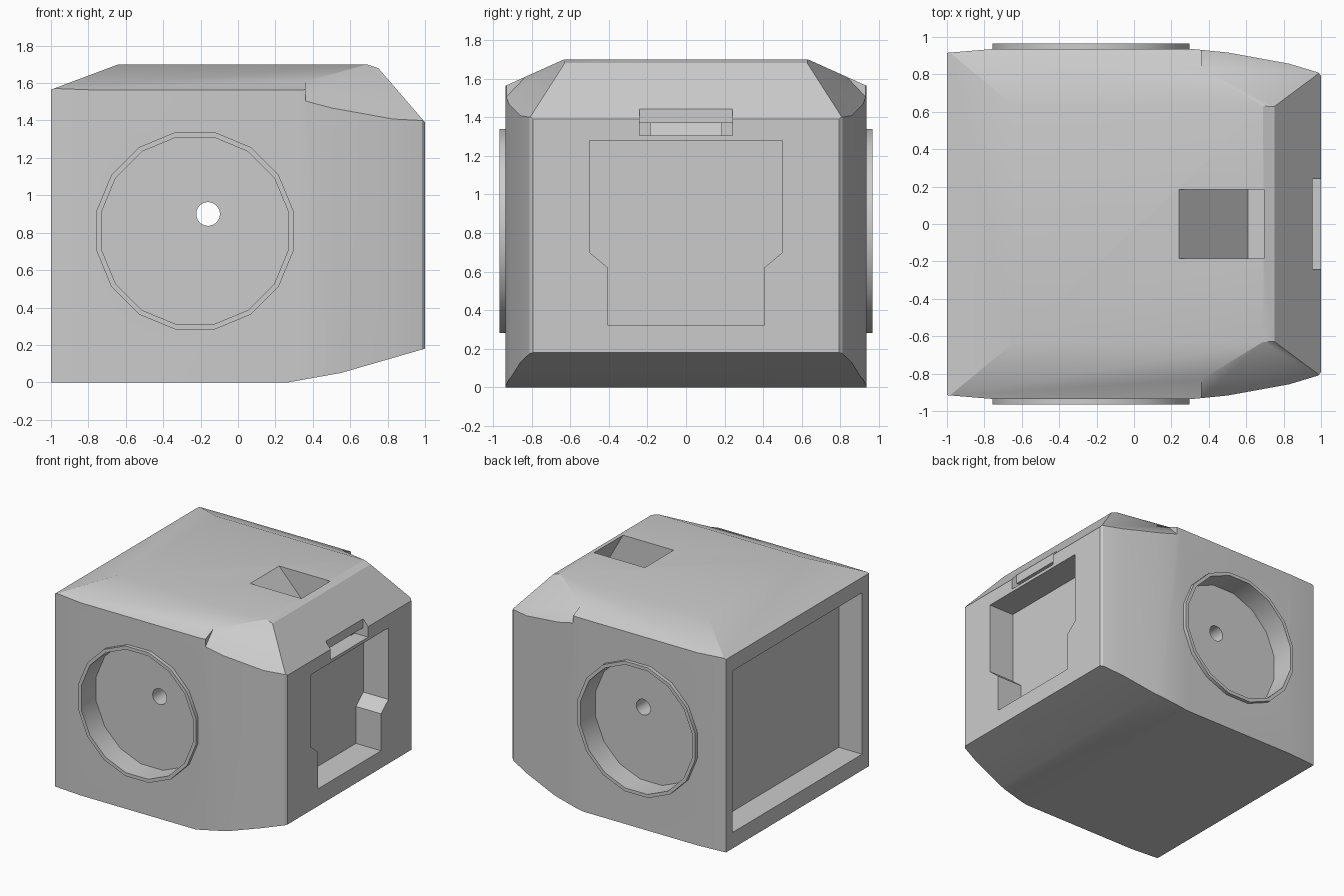
import bpy, bmesh, math

if "Cube" in bpy.data.objects:
    bpy.data.objects.remove(bpy.data.objects["Cube"])

grey = bpy.data.materials.new("plain grey")
grey.use_nodes = True
grey.diffuse_color = (0.6, 0.6, 0.6, 1)
grey.node_tree.nodes["Principled BSDF"].inputs["Base Color"].default_value = (0.6, 0.6, 0.6, 1)


def prism(name, points, axis, lo, hi, shear=0):
    """Extrude a 2D outline along an axis, optionally sliding the far end sideways."""
    def place(p, t):
        a, b = p
        return {"x": (t, a, b), "y": (a, t, b), "z": (a, b, t)}[axis]

    bm = bmesh.new()
    near = [bm.verts.new(place(p, lo)) for p in points]
    far = [bm.verts.new(place((p[0] + shear, p[1]), hi)) for p in points]
    bm.faces.new(near)
    bm.faces.new(far)
    for i in range(len(points)):
        j = (i + 1) % len(points)
        bm.faces.new((near[i], near[j], far[j], far[i]))
    bmesh.ops.recalc_face_normals(bm, faces=bm.faces)
    mesh = bpy.data.meshes.new(name)
    bm.to_mesh(mesh)
    bm.free()
    mesh.materials.append(grey)
    obj = bpy.data.objects.new(name, mesh)
    bpy.context.collection.objects.link(obj)
    return obj


def carve(obj, cutter, operation="DIFFERENCE"):
    mod = obj.modifiers.new("carve", "BOOLEAN")
    mod.operation, mod.solver, mod.object = operation, "EXACT", cutter
    bpy.context.view_layer.objects.active = obj
    bpy.ops.object.modifier_apply(modifier=mod.name)
    bpy.data.objects.remove(cutter)


def rect(a0, a1, b0, b1):
    return [(a0, b0), (a1, b0), (a1, b1), (a0, b1)]


def polygon(cx, cz, apothem, sides):
    r = apothem / math.cos(math.pi / sides)
    return [(cx + r * math.cos((i + 0.5) * math.tau / sides),
             cz + r * math.sin((i + 0.5) * math.tau / sides)) for i in range(sides)]


def mirrored(half):
    return half + [(-a, b) for a, b in reversed(half)]


# Housing: side outline trimmed by the plan outline and the pitched roof
housing = prism("housing", [(-1, 0), (0.27, 0), (0.55, 0.05), (1, 0.18), (1, 1.39),
                            (0.75, 1.68), (0.69, 1.7), (-0.64, 1.7), (-1, 1.565)],
                "y", -1.1, 1.1)
plan = [(-1.1, 0.907), (-0.76, 0.935), (0.32, 0.935), (0.5, 0.917), (0.83, 0.857),
        (0.985, 0.81), (1.002, 0.79)]
plan += [(x, -y) for x, y in reversed(plan)]
carve(housing, prism("plan_cutter", plan, "z", -0.2, 2), "INTERSECT")
roof = mirrored([(1.2, -0.1), (1.2, 1.4435), (0.63, 1.7), (0.6, 1.75)])
carve(housing, prism("roof_cutter", roof, "x", -1.2, 1.2), "INTERSECT")

# Steeper cheeks at the forward upper corners
for s in (1, -1):
    cheek = [(s * 1.235, 1.182), (s * 0.335, 2.136), (s * 1.235, 2.136)]
    carve(housing, prism("cheek_cutter", cheek, "x", 0.36, 1.2, -s * 0.295))

# Round side wells with raised rims
rims = []
for s, label in ((-1, "front"), (1, "rear")):
    carve(housing, prism("well_cutter", polygon(-0.23, 0.81, 0.5, 16), "y", s * 0.775, s * 1.1))
    rim = prism(label + "_rim", polygon(-0.23, 0.81, 0.5275, 16), "y", s * 0.93, s * 0.965)
    carve(rim, prism("rim_cutter", polygon(-0.23, 0.81, 0.5, 16), "y", s * 0.8, s * 1.1))
    rims.append(rim)

# Axle hole right through
carve(housing, prism("hole_cutter", polygon(-0.16, 0.9, 0.063, 32), "y", -1.2, 1.2))

# Stepped recess and open-ended bay
recess = mirrored([(0.405, 0.32), (0.405, 0.62), (0.5, 0.7), (0.5, 1.28)])
carve(housing, prism("recess_cutter", recess, "x", 0.775, 1.2))
carve(housing, prism("bay_cutter", rect(-0.83, 0.83, 0.13, 1.44), "x", -1.2, -0.79))

# Slot at the nose, fed by a slanting chute from the roof
slot = [(0.88, 1.305), (1.1, 1.305), (1.1, 1.6), (0.955, 1.6), (0.955, 1.37), (0.88, 1.37)]
carve(housing, prism("slot_cutter", slot, "y", -0.24, 0.24))
chute = [(0.24, 1.7), (0.61, 1.305), (0.92, 1.305), (0.92, 1.37), (0.88, 1.37),
         (0.695, 1.7), (0.695, 1.8), (0.24, 1.8)]
carve(housing, prism("chute_cutter", chute, "y", -0.185, 0.185))

# Smooth shading with crisp edges, large faces kept flat
for obj in bpy.data.objects:
    obj.select_set(obj == housing or obj in rims)
bpy.context.view_layer.objects.active = housing
bpy.ops.object.shade_smooth_by_angle(angle=math.radians(30))
weighted = housing.modifiers.new("flat_large_faces", "WEIGHTED_NORMAL")
weighted.keep_sharp = True
